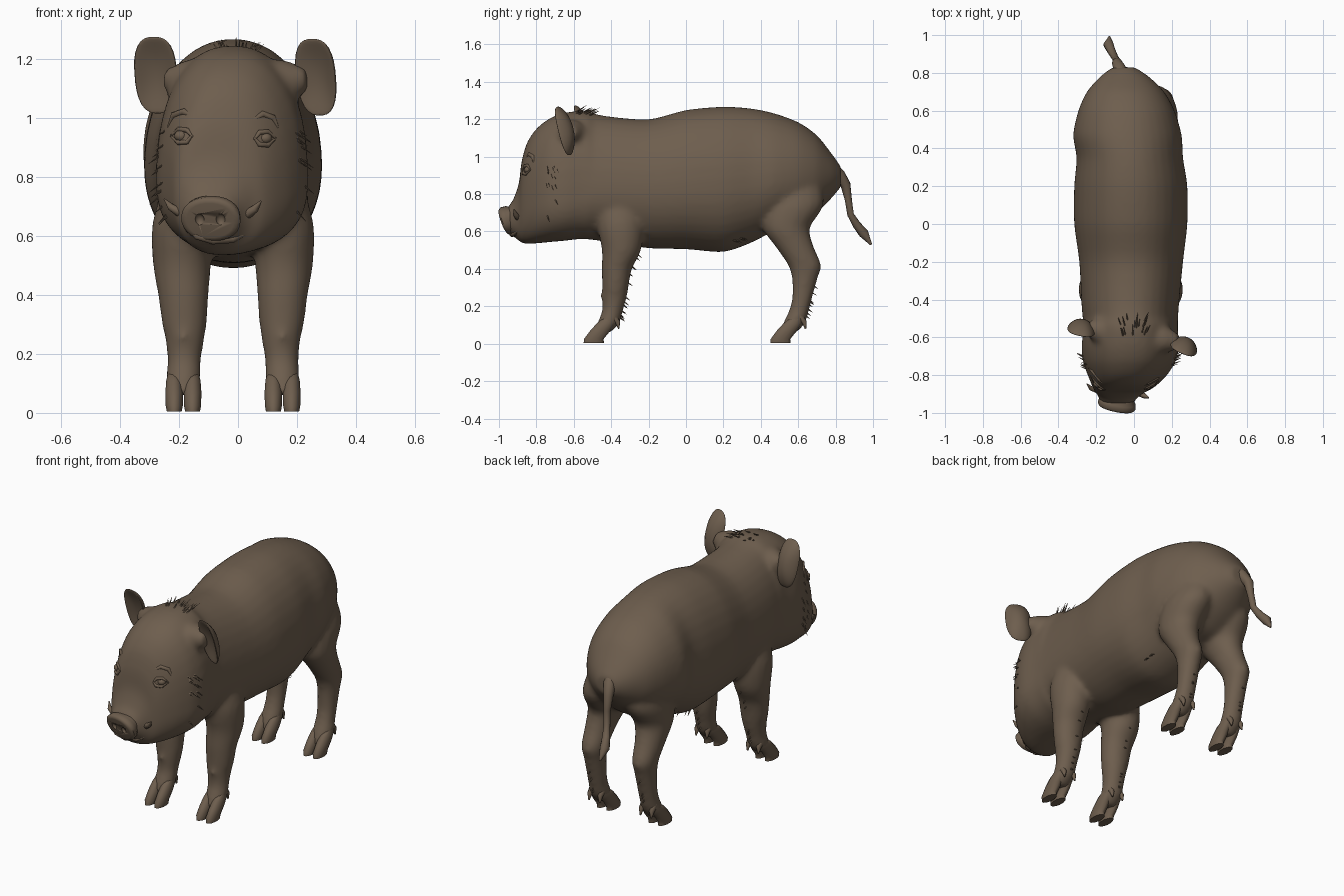
import bpy, bmesh, math, random
from mathutils import Matrix, Vector
from mathutils.bvhtree import BVHTree

if "Cube" in bpy.data.objects:
    bpy.data.objects.remove(bpy.data.objects["Cube"])

random.seed(4)
CX = -0.017                       # body centre line
hide = bpy.data.materials.new("brown_hide")
hide.diffuse_color = (0.155, 0.112, 0.076, 1)
hide.use_nodes = True
hide.node_tree.nodes["Principled BSDF"].inputs["Base Color"].default_value = hide.diffuse_color


def finish(bm, name, angle=50):
    bmesh.ops.recalc_face_normals(bm, faces=bm.faces[:])
    me = bpy.data.meshes.new(name)
    bm.to_mesh(me)
    bm.free()
    me.materials.append(hide)
    me.shade_smooth()
    me.set_sharp_from_angle(angle=math.radians(angle))
    ob = bpy.data.objects.new(name, me)
    bpy.context.collection.objects.link(ob)
    return ob


def loft(bm, rings):
    """Skin a list of point rings and close both ends."""
    vs = [[bm.verts.new(p) for p in r] for r in rings]
    n = len(vs[0])
    for a, b in zip(vs, vs[1:]):
        for i in range(n):
            bm.faces.new((a[i], a[(i + 1) % n], b[(i + 1) % n], b[i]))
    bm.faces.new(vs[0][::-1])
    bm.faces.new(vs[-1])


def refine(rows, steps=4):
    """Smooth in-between values along a list of section settings."""
    out = []
    for i in range(len(rows) - 1):
        a, b = rows[i], rows[i + 1]
        p, q = rows[max(i - 1, 0)], rows[min(i + 2, len(rows) - 1)]
        for k in range(steps):
            t = k / steps
            h = t * t * (3 - 2 * t)
            g0, g1 = t * (1 - t) ** 2, t * t * (t - 1)
            out.append([u + (v - u) * h + .4 * (g0 * (v - w) + g1 * (x - u))
                        for w, u, v, x in zip(p, a, b, q)])
    return out + [list(rows[-1])]


def circle(n, p=2.0):
    out = []
    for i in range(n):
        a = math.tau * (i + 0.5) / n
        c, s = math.cos(a), math.sin(a)
        out.append((math.copysign(abs(c) ** (2 / p), c), math.copysign(abs(s) ** (2 / p), s)))
    return out


def upright(y, cx, hw, top, bot, mid):
    """Cross-section facing along y; mid is the widest height."""
    p = 2.35 if y < -.5 else 2.08
    return [(cx + hw * c, y, mid + s * ((top - mid) if s > 0 else (mid - bot)))
            for c, s in circle(36, p)]


def level(z, y, hy, x, hx, n=16):
    return [(x + hx * c, y + hy * s, z) for c, s in circle(n)]


def tube(bm, pts, radii, n=10):
    pts = [Vector(p) for p in pts]
    rings = []
    for i, (p, r) in enumerate(zip(pts, radii)):
        d = pts[min(i + 1, len(pts) - 1)] - pts[max(i - 1, 0)]
        q = d.to_track_quat('Z', 'X')
        rings.append([p + q @ Vector((c * r, s * r, 0)) for c, s in circle(n)])
    loft(bm, rings)


def ball(bm, loc, size, rot=Matrix(), seg=16):
    m = Matrix.Translation(loc) @ rot @ Matrix.Diagonal((*size, 1))
    bmesh.ops.create_uvsphere(bm, u_segments=seg, v_segments=seg // 2 + 2, radius=1, matrix=m)


# --- head and torso in one run, then legs, fused into one skin
bm = bmesh.new()
trunk = [(-.955, -.09, .085, .73, .60, .66), (-.925, -.085, .098, .768, .575, .66),
         (-.893, -.075, .127, .86, .55, .68), (-.88, -.065, .148, .97, .538, .71),
         (-.85, -.05, .175, 1.075, .533, .74), (-.80, -.035, .21, 1.15, .536, .76),
         (-.73, -.025, .245, 1.205, .543, .77), (-.65, -.02, .258, 1.235, .55, .78),
         (-.55, -.018, .25, 1.245, .56, .80), (-.43, -.02, .258, 1.218, .545, .82),
         (-.2, -.015, .275, 1.20, .51, .82), (0, CX, .3, 1.25, .505, .83),
         (.2, CX, .3, 1.268, .49, .84), (.35, -.022, .282, 1.258, .54, .86),
         (.47, -.035, .288, 1.233, .60, .88), (.6, -.04, .255, 1.185, .63, .90),
         (.7, -.045, .205, 1.115, .70, .90), (.78, -.05, .13, 1.015, .78, .90),
         (.83, -.055, .06, .945, .84, .89)]
loft(bm, [upright(*r) for r in refine(trunk)])

fore = [(.88, -.35, .10, .13, .07), (.65, -.35, .125, .170, .103),
        (.5, -.345, .106, .173, .099), (.4, -.37, .082, .168, .087),
        (.3, -.378, .071, .165, .077), (.25, -.382, .067, .163, .067),
        (.18, -.392, .057, .165, .058), (.11, -.415, .060, .168, .059),
        (.06, -.445, .045, .168, .045)]
hind = [(.95, .58, .12, .09, .08), (.75, .575, .165, .13, .115),
        (.62, .535, .128, .15, .1), (.52, .58, .104, .162, .08),
        (.42, .635, .09, .165, .067), (.35, .635, .07, .165, .059),
        (.25, .622, .055, .165, .055), (.18, .605, .054, .166, .054),
        (.11, .578, .06, .168, .058), (.06, .548, .045, .168, .045)]
for s in (-1, 1):
    for leg in (fore, hind):
        loft(bm, [level(z, y, hy, CX + s * x, hx) for z, y, hy, x, hx in refine(leg)])
    ball(bm, (CX + s * .168, -.445, .255), (.018, .018, .018), seg=10)      # knee wart
# ear roots reach from the skull into the ear backs
tube(bm, [(-.08, -.58, 1.1), (-.18, -.565, 1.125), (-.245, -.545, 1.13)], [.1, .075, .04], 16)
tube(bm, [(.06, -.6, 1.1), (.165, -.615, 1.125), (.235, -.625, 1.13)], [.1, .075, .04], 16)
skin = finish(bm, "body")
mod = skin.modifiers.new("fuse", 'REMESH')
mod.mode, mod.voxel_size, mod.use_smooth_shade = 'VOXEL', 0.012, True
mod = skin.modifiers.new("soften", 'SMOOTH')
mod.factor, mod.iterations = 0.5, 18

# surface lookup for placing details
bpy.context.view_layer.update()
bvh = BVHTree.FromObject(skin, bpy.context.evaluated_depsgraph_get())


def on_face(x, z):
    hit = bvh.ray_cast(Vector((x, -2, z)), Vector((0, 1, 0)))[0]
    return hit if hit else Vector((x, -.85, z))


# --- cloven hooves with dewclaws
bm = bmesh.new()
toe = [(.004, -.078, .056, .026), (.025, -.078, .054, .030), (.07, -.043, .056, .031),
       (.11, -.012, .05, .028), (.14, .012, .035, .02)]
for s in (-1, 1):
    for ankle in (-.415, .583):
        for t in (-1, 1):
            x = CX + s * .168 + t * .031
            loft(bm, [level(z, ankle + dy, hy, x, hx, 12) for z, dy, hy, hx in toe])
            tube(bm, [(x, ankle + .02, .15), (x + t * .003, ankle + .05, .115),
                      (x + t * .004, ankle + .056, .08)], [.02, .014, .004], 8)
finish(bm, "hooves")

# --- snout disc with nostrils
turn = Matrix.Rotation(-.2, 4, 'Z') @ Matrix.Rotation(.35, 4, 'X')
place = Matrix.Translation((-.092, -.962, .656)) @ turn
bm = bmesh.new()
loft(bm, [[place @ Vector((.1 * k * c, d, .077 * k * s)) for c, s in circle(28, 2.2)]
          for d, k in ((.09, .8), (.04, .86), (.025, .98), (0, 1.02), (-.01, .93), (-.012, .8))])
snout = finish(bm, "snout")
bm = bmesh.new()
for s in (-1, 1):
    ball(bm, place @ Vector((s * .036, -.014, .004)), (.016, .014, .02), turn)
cutter = finish(bm, "nostril_cutter")
cutter.hide_render = True
cutter.display_type = 'WIRE'
mod = snout.modifiers.new("nostrils", 'BOOLEAN')
mod.operation, mod.object = 'DIFFERENCE', cutter

# --- lower lip
bm = bmesh.new()
lip = [(-.17, .625), (-.14, .6), (-.085, .585), (-.02, .588), (.03, .608)]
tube(bm, [on_face(x, z) + Vector((0, .006, 0)) for x, z in lip], [.004, .013, .015, .013, .004])
finish(bm, "lower_lip")

# --- cupped ears
for name, loc, yaw in (("left_ear", (-.277, -.55, 1.147), -.2),
                       ("right_ear", (.268, -.645, 1.14), -.4)):
    bm = bmesh.new()
    rot = (Matrix.Translation(loc) @ Matrix.Rotation(yaw, 4, 'Z') @ Matrix.Rotation(.25, 4, 'X'))
    bmesh.ops.create_uvsphere(bm, u_segments=24, v_segments=16, radius=1)
    for v in bm.verts:
        x, y, z = v.co
        r2 = x * x + z * z
        k = (r2 ** .5) / max((abs(x) ** 2.6 + abs(z) ** 2.6) ** (1 / 2.6), 1e-6) if r2 > 1e-6 else 1
        width = .073 + .003 * z
        v.co = rot @ Vector((width * k * x, .017 * y + .036 * (1 - r2) - .01, .134 * k * z))
    finish(bm, name)

# --- eyes with lids
bm = bmesh.new()
lids = bmesh.new()
for x, z, s in ((-.192, .938, -1), (.092, .93, 1)):
    p = on_face(x, z)
    ball(bm, p + Vector((0, .014, 0)), (.024, .024, .02))
    for up in (1, -1):
        arc = [(-.038, -.004), (-.02, .02), (.008, .023), (.036, 0)]
        tube(lids, [on_face(x + a * s, z + b * up) for a, b in arc], [.003, .009, .009, .003], 8)
    tube(lids, [on_face(x + a * s, z + b) + Vector((0, .005, 0)) for a, b in
                ((-.05, .06), (-.01, .082), (.025, .07), (.045, .03))], [.004, .012, .012, .004], 8)
finish(bm, "eyes")
finish(lids, "eyelids_and_brows")

# --- tusks
bm = bmesh.new()
tube(bm, [(-.16, -.86, .67), (-.2, -.88, .68), (-.228, -.87, .698), (-.25, -.845, .725)],
     [.015, .016, .012, .002])
tube(bm, [(0, -.87, .665), (.035, -.9, .675), (.058, -.912, .692), (.078, -.92, .718)],
     [.015, .016, .013, .003])
finish(bm, "tusks")

# --- tail with a flat tuft
bm = bmesh.new()
tube(bm, [(-.06, .77, .94), (-.075, .82, .90), (-.09, .853, .85), (-.093, .868, .77),
          (-.1, .88, .69), (-.118, .913, .635), (-.135, .95, .59), (-.13, .99, .53)],
     [.04, .034, .027, .019, .018, .022, .027, .006], 12)
finish(bm, "tail")

# --- bristles: crown, cheeks, backs of the legs, belly
bm = bmesh.new()


def bristle(near, lean, length):
    p, nor = bvh.find_nearest(Vector(near))[:2]
    d = (nor * .45 + Vector(lean)).normalized()
    m = Matrix.Translation(p + d * length * .42) @ d.to_track_quat('Z', 'Y').to_matrix().to_4x4()
    bmesh.ops.create_cone(bm, cap_ends=True, segments=4, radius1=.004, radius2=.0004,
                          depth=length, matrix=m)


ru = random.uniform
for _ in range(20):
    x = ru(-.1, .1)
    bristle((x, ru(-.6, -.46), 1.3), (x * 3, .9, .1), ru(.04, .07))
for s in (-1, 1):
    for _ in range(14):
        z = ru(.62, .98)
        bristle((CX + s * .3, ru(-.8, -.7), z), (s * .2, .4, -.5), ru(.03, .05))
    for _ in range(8):
        z = ru(.12, .48)
        bristle((CX + s * .165, -.25 - .15 * (.5 - z), z), (0, .3, -.4), ru(.02, .03))
    for _ in range(5):
        bristle((CX + s * .165, .72, ru(.12, .3)), (0, .3, -.4), ru(.02, .03))
        bristle((CX + s * .19, ru(.18, .36), .5), (0, .8, -.1), .04)
finish(bm, "bristles")
